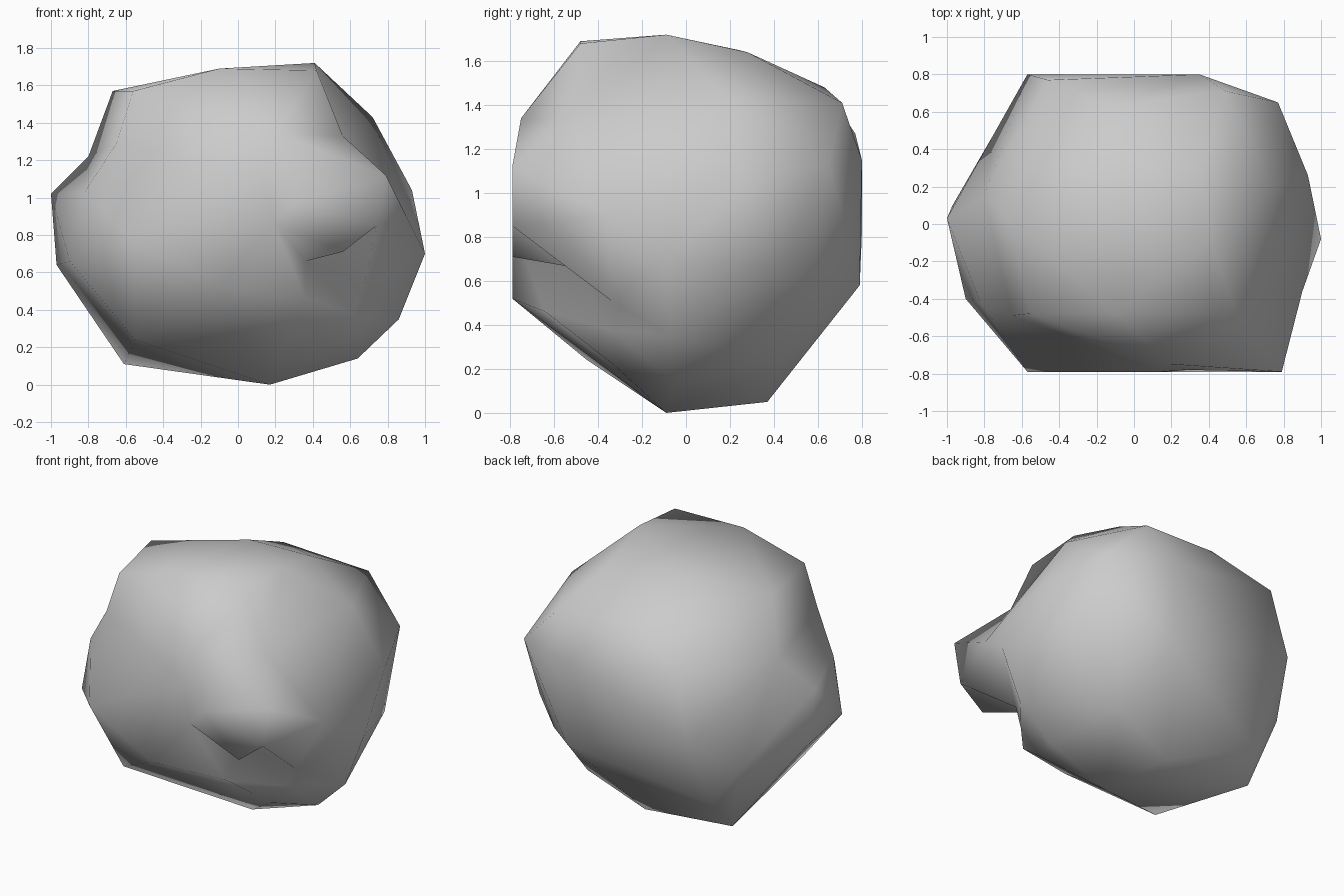
import bpy, bmesh
from mathutils import Vector

CENTRE = Vector((0.05, -0.05, 0.86))

# Key corners of the boulder
corners = [
    # crown
    (.42, -.48, 1.68), (.41, -.09, 1.72), (.36, .28, 1.64), (-.08, .24, 1.65),
    (-.10, -.48, 1.69), (-.67, .02, 1.57), (-.56, -.48, 1.57), (.20, -.75, 1.34),
    (.72, .20, 1.43), (.56, -.52, 1.33),
    # back
    (.49, .71, 1.41), (-.10, .63, 1.48), (-.46, .77, 1.27), (.77, .65, 1.13),
    (.35, .80, 1.15), (.35, .79, .58), (-.57, .80, .82), (.60, .57, .54),
    # left
    (-1, .03, 1.02), (-.97, .10, .64), (-.75, .48, .57), (-.80, .15, 1.22),
    (-.90, -.40, .66), (-.65, -.49, 1.29), (-.82, -.42, 1.03),
    # front
    (-.57, -.79, .78), (.15, -.79, 1.12), (.19, -.79, .86), (-.1, -.79, .52),
    # right
    (1, -.08, .70), (.93, .26, 1.04), (.90, -.36, .90), (.82, .41, .65),
    # overhanging knob and the hollow under it
    (.79, -.79, 1.12), (.74, -.79, .85), (.56, -.79, .71), (.28, -.78, .96),
    (.67, -.34, .51), (.36, -.50, .66), (.36, -.64, .46), (.62, -.35, .38),
    # base
    (.48, -.33, .22), (.17, -.09, 0), (.64, -.05, .14), (.86, -.07, .35),
    (.05, .37, .05), (.45, .42, .23), (-.56, .50, .29), (-.61, .37, .11),
    (-.55, -.45, .24),
]

# Skin the corners: hull their directions, then push each one out to its place
bm = bmesh.new()
home = {}
for c in corners:
    p = Vector(c)
    home[bm.verts.new((p - CENTRE).normalized())] = p
bmesh.ops.convex_hull(bm, input=bm.verts[:])
for v in bm.verts:
    v.co = home[v]
bmesh.ops.recalc_face_normals(bm, faces=bm.faces[:])

mesh = bpy.data.meshes.new("boulder")
bm.to_mesh(mesh)
bm.free()
boulder = bpy.data.objects.new("boulder", mesh)
bpy.context.collection.objects.link(boulder)
for poly in mesh.polygons:
    poly.use_smooth = True
